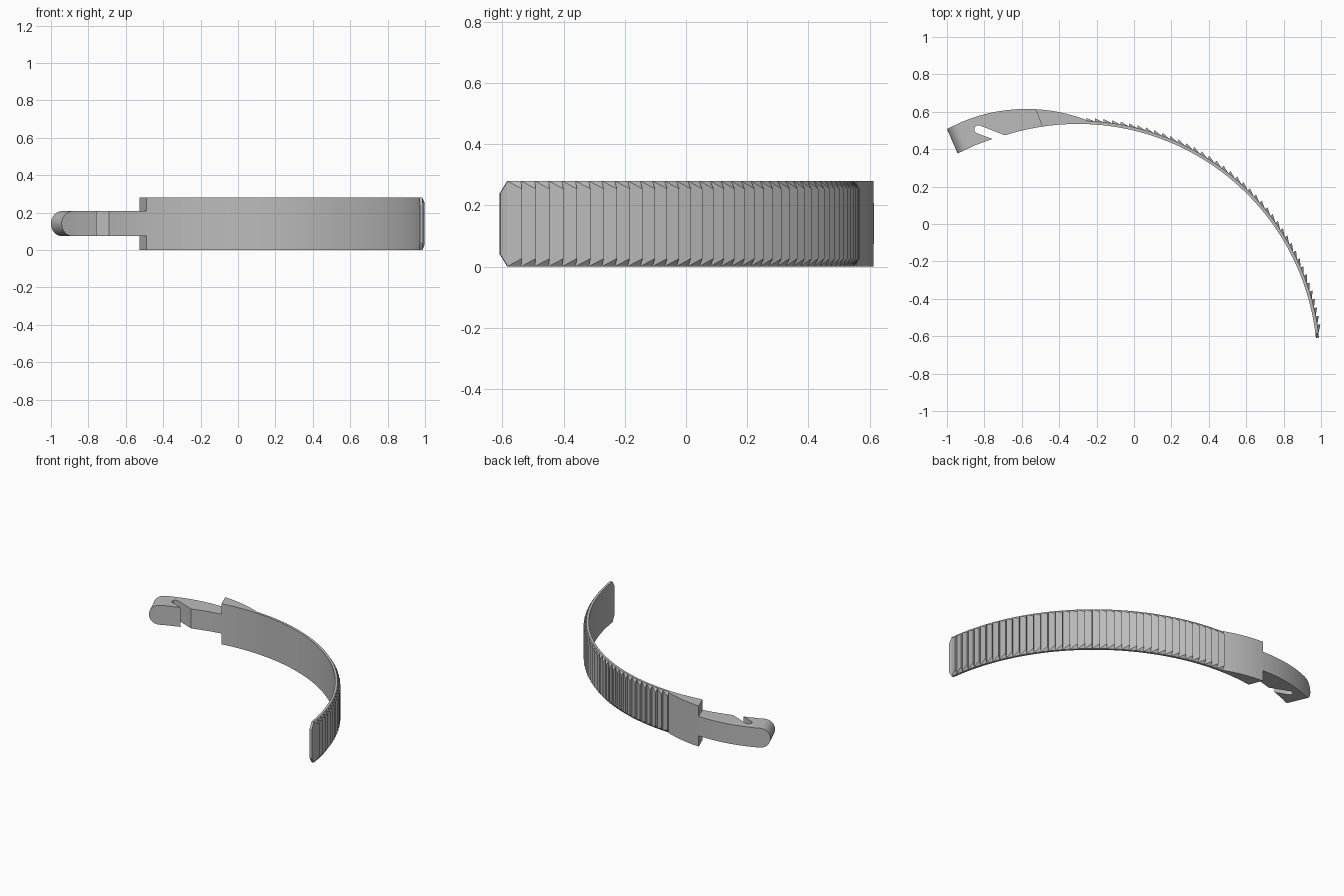
import bpy, bmesh, math
from mathutils import Vector

if "Cube" in bpy.data.objects:
    bpy.data.objects.remove(bpy.data.objects["Cube"], do_unlink=True)

# Main dimensions
HEIGHT = 0.28
STRAP_C, R_IN, R_OUT, R_TIP = Vector((-0.3, -0.745)), 1.28, 1.296, 1.313
HEAD_C, R_HEAD = Vector((-0.575, -0.285)), 0.9
TAIL, SHOULDER, HEAD_END = 6.1, 7.2, 88.0
TEETH = 40
HOOK_Z = (0.074, 0.208)

grey = bpy.data.materials.new("grey plastic")
grey.use_nodes = True
colour = (0.5, 0.5, 0.5, 1)
grey.diffuse_color = colour
grey.node_tree.nodes["Principled BSDF"].inputs["Base Color"].default_value = colour


def polar(c, r, deg):
    a = math.radians(deg)
    return Vector((c.x + r * math.cos(a), c.y + r * math.sin(a)))


def arc(c, r, a0, a1, n):
    return [polar(c, r, a0 + (a1 - a0) * i / n) for i in range(n + 1)]


def angle_at(c, r, x):
    return math.degrees(math.acos((x - c.x) / r))


def finish(name, bm, smooth=True):
    bmesh.ops.recalc_face_normals(bm, faces=bm.faces)
    mesh = bpy.data.meshes.new(name)
    bm.to_mesh(mesh)
    bm.free()
    mesh.materials.append(grey)
    if smooth:
        mesh.shade_smooth()
        mesh.set_sharp_from_angle(angle=math.radians(25))
    obj = bpy.data.objects.new(name, mesh)
    bpy.context.collection.objects.link(obj)
    return obj


def prism(points, z0, z1):
    bm = bmesh.new()
    face = bm.faces.new([bm.verts.new((p.x, p.y, z0)) for p in points])
    new = bmesh.ops.extrude_face_region(bm, geom=[face])["geom"]
    bmesh.ops.translate(bm, vec=(0, 0, z1 - z0),
                        verts=[v for v in new if isinstance(v, bmesh.types.BMVert)])
    return bm


# Curved strap with a tail whose corners are cut off
bm = bmesh.new()
steps = 64
angles = [TAIL] + [SHOULDER + (HEAD_END - SHOULDER) * i / steps for i in range(steps + 1)]
rings = []
for i, a in enumerate(angles):
    cut = 0.04 if i == 0 else 0
    pi, po = polar(STRAP_C, R_IN, a), polar(STRAP_C, R_OUT, a)
    rings.append([bm.verts.new((p.x, p.y, z)) for p, z in
                  ((pi, cut), (po, cut), (po, HEIGHT - cut), (pi, HEIGHT - cut))])
for a, b in zip(rings, rings[1:]):
    for k in range(4):
        bm.faces.new((a[k], a[(k + 1) % 4], b[(k + 1) % 4], b[k]))
bm.faces.new(rings[0])
bm.faces.new(rings[-1])
finish("strap", bm)

# Ratchet teeth: ramps rising towards the head, with tapered ends
bm = bmesh.new()
start = 7.1
pitch = (HEAD_END - start) / TEETH
inset = 0.026
for i in range(TEETH):
    a0, a1 = start + i * pitch, start + (i + 1) * pitch
    low, high, tip = polar(STRAP_C, R_OUT, a0), polar(STRAP_C, R_OUT, a1), polar(STRAP_C, R_TIP, a1)
    l0, l1, h0, h1, t0, t1 = [bm.verts.new((p.x, p.y, z)) for p, z in (
        (low, 0), (low, HEIGHT), (high, 0), (high, HEIGHT),
        (tip, inset), (tip, HEIGHT - inset))]
    for f in ((l0, t0, t1, l1), (h0, h1, t1, t0), (l0, h0, t0), (l1, t1, h1), (l0, l1, h1, h0)):
        bm.faces.new(f)
finish("ratchet_teeth", bm, smooth=False)

# Thick head block, tapering into the strap
in_step = angle_at(STRAP_C, R_IN, -0.49)
out_step = angle_at(HEAD_C, R_HEAD, -0.527)
out_end = angle_at(HEAD_C, R_HEAD, -0.255)
outer = arc(HEAD_C, R_HEAD, out_step, out_end, 10)
inner = arc(STRAP_C, R_IN, HEAD_END, in_step, 8)
finish("head_block", prism(outer + inner, 0, HEIGHT))

# Narrow hook with a slanted slot and a rounded end
tip_top, tip_low = Vector((-1.0, 0.508)), Vector((-0.943, 0.377))
under = arc(STRAP_C, R_IN, in_step, angle_at(STRAP_C, R_IN, -0.69), 6)
slot = arc(Vector((-0.832, 0.506)), 0.022, 70, 250, 8)
barb = [Vector((-0.757, 0.4545)), Vector((-0.852, 0.42))]
back = arc(HEAD_C, R_HEAD, angle_at(HEAD_C, R_HEAD, -0.92), out_step, 8)
bm = prism(under + slot + barb + [tip_low, tip_top] + back, *HOOK_Z)
ends = [e for e in bm.edges
        if all(min((v.co.xy - tip_top).length, (v.co.xy - tip_low).length) < 1e-4 for v in e.verts)
        and abs(e.verts[0].co.z - e.verts[1].co.z) < 1e-4]
bmesh.ops.bevel(bm, geom=ends, offset=0.066, segments=8, profile=0.5, affect='EDGES')
finish("hook", bm)
